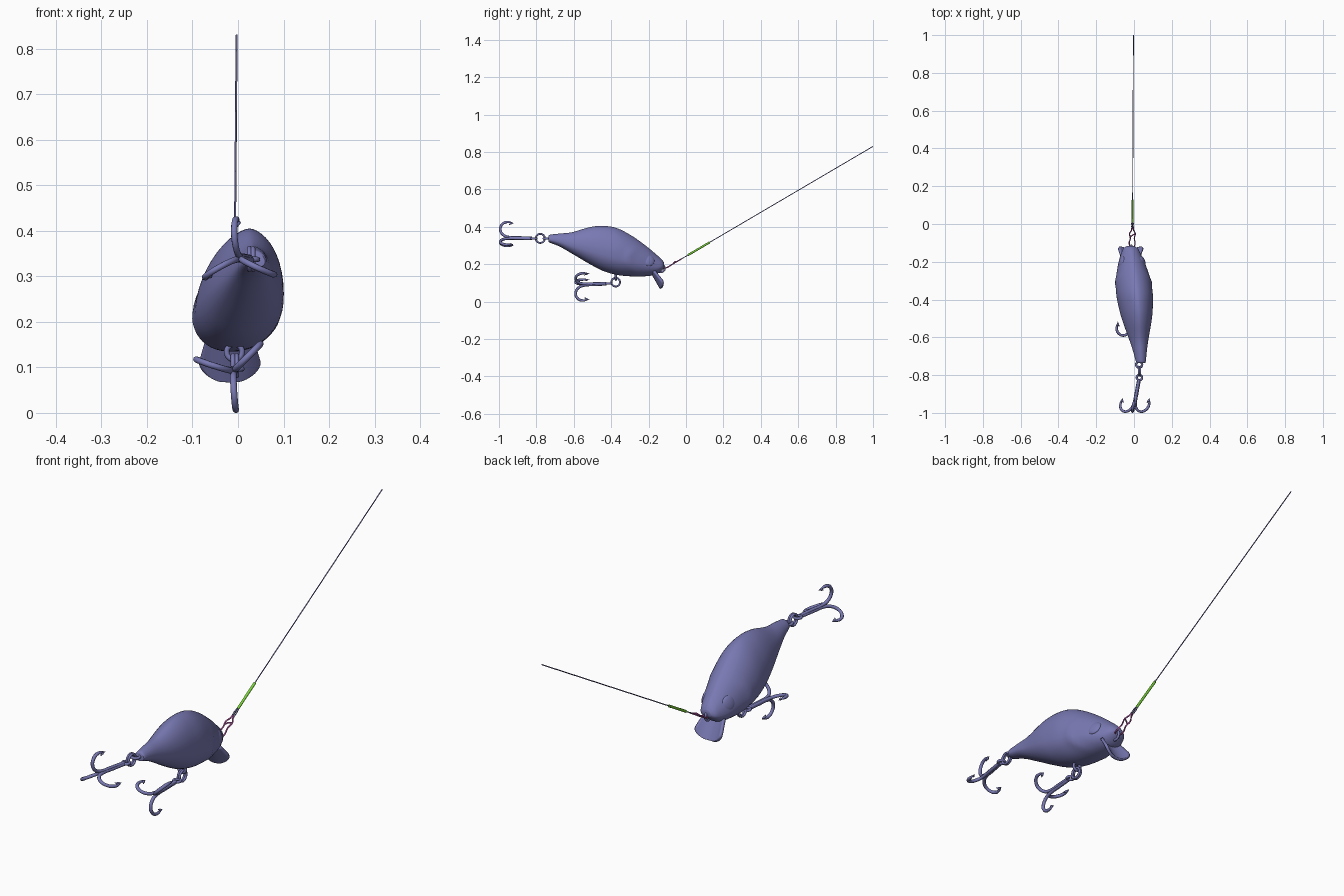
import bpy, bmesh, math
from mathutils import Vector

if "Cube" in bpy.data.objects:
    bpy.data.objects.remove(bpy.data.objects["Cube"])


def mat(name, col):
    m = bpy.data.materials.new(name)
    m.diffuse_color = (*col, 1)
    m.use_nodes = True
    m.node_tree.nodes["Principled BSDF"].inputs["Base Color"].default_value = m.diffuse_color
    return m


BLUE = mat("lure_blue", (0.19, 0.19, 0.45))
GREEN = mat("sleeve_green", (0.2, 0.68, 0.04))
PINK = mat("clip_purple", (0.5, 0.11, 0.4))


def activate(ob):
    bpy.ops.object.select_all(action='DESELECT')
    ob.select_set(True)
    bpy.context.view_layer.objects.active = ob


def finish(ob, deg=40, material=BLUE):
    ob.data.materials.append(material)
    activate(ob)
    bpy.ops.object.shade_smooth_by_angle(angle=math.radians(deg))


def mesh_object(name, verts, faces):
    me = bpy.data.meshes.new(name)
    me.from_pydata(verts, [], faces)
    bm = bmesh.new()
    bm.from_mesh(me)
    bmesh.ops.recalc_face_normals(bm, faces=bm.faces)
    bm.to_mesh(me)
    bm.free()
    ob = bpy.data.objects.new(name, me)
    bpy.context.collection.objects.link(ob)
    return ob


def tubes(name, paths, r, closed=False, material=BLUE):
    """paths: list of point lists; a point may carry a 4th radius factor."""
    cu = bpy.data.curves.new(name, 'CURVE')
    cu.dimensions = '3D'
    cu.bevel_depth = r
    cu.bevel_resolution = 2
    cu.resolution_u = 5
    cu.use_fill_caps = True
    for pts in paths:
        s = cu.splines.new('BEZIER')
        s.bezier_points.add(len(pts) - 1)
        for bp, p in zip(s.bezier_points, pts):
            bp.co = p[:3]
            bp.radius = p[3] if len(p) > 3 else 1
            bp.handle_left_type = bp.handle_right_type = 'AUTO'
        s.use_cyclic_u = closed
    ob = bpy.data.objects.new(name, cu)
    bpy.context.collection.objects.link(ob)
    activate(ob)
    bpy.ops.object.convert(target='MESH')
    finish(bpy.context.object, 50, material)


def ring(name, loc, R, r, rot=(0, math.pi / 2, 0)):
    bpy.ops.mesh.primitive_torus_add(location=loc, rotation=rot, major_radius=R,
                                     minor_radius=r, major_segments=28, minor_segments=8)
    ob = bpy.context.object
    ob.name = name
    finish(ob, 60)


def axis_x(y, z):
    # centre plane of the lure: slight yaw and roll
    return -0.013 + (-0.13 - y) * 0.067 + 0.1 * (z - 0.24)


# Body: stations of y, top, bottom, half width
ST = [(-0.735, .352, .318, .023), (-0.725, .358, .314, .027), (-0.675, .364, .294, .036),
      (-0.61, .371, .257, .051), (-0.515, .398, .201, .076), (-0.445, .405, .165, .089),
      (-0.37, .393, .143, .096), (-0.29, .352, .135, .09), (-0.21, .295, .136, .071),
      (-0.16, .253, .146, .053), (-0.13, .226, .166, .038), (-0.117, .208, .182, .02)]


def catmull(a, b, c, d, t):
    return [0.5 * (2 * q + (r - p) * t + (2 * p - 5 * q + 4 * r - s) * t * t
                   + (3 * q - p - 3 * r + s) * t ** 3) for p, q, r, s in zip(a, b, c, d)]


rows = []
SUB, N = 5, 48
for i in range(len(ST) - 1):
    a, b, c, d = ST[max(i - 1, 0)], ST[i], ST[i + 1], ST[min(i + 2, len(ST) - 1)]
    rows += [catmull(a, b, c, d, k / SUB) for k in range(SUB)]
rows.append(ST[-1])
verts, faces = [], []
for y, top, bot, hw in rows:
    zw = bot + 0.36 * (top - bot)
    for k in range(N):
        t = 2 * math.pi * k / N
        c, s = math.cos(t), math.sin(t)
        z = zw + s * ((top - zw) if s > 0 else (zw - bot))
        w = math.copysign(abs(c) ** (1.22 if s > 0 else 0.95), c) * hw
        # gill plate step, bowed towards the tail
        edge = -0.31 + 8.8 * (z - 0.22) ** 2
        if -0.45 < y and z < 0.31:
            w *= 1 + 0.05 * math.exp(-((y - edge) / 0.02) ** 2) * min(1, (0.31 - z) / 0.04)
        verts.append((axis_x(y, z) + w, y, z))
for i in range(len(rows) - 1):
    for k in range(N):
        k2 = (k + 1) % N
        faces.append((i * N + k, i * N + k2, (i + 1) * N + k2, (i + 1) * N + k))
faces += [tuple(range(N)), tuple(range((len(rows) - 1) * N, len(rows) * N))]
finish(mesh_object("lure_body", verts, faces), 45)

# Eyes: shallow discs following the cheeks
for side in (-1, 1):
    bpy.ops.mesh.primitive_uv_sphere_add(segments=24, ring_count=14, radius=1,
                                         location=(axis_x(-0.2, .22) + side * 0.055, -0.2, .22),
                                         rotation=(0, -side * 0.3, side * 0.3))
    eye = bpy.context.object
    eye.name = "eye"
    eye.scale = (0.012, 0.032, 0.032)
    finish(eye, 60)

# Diving lip: scooped plate with a rounded end
verts, faces = [], []
NU, NV = 14, 12
for j in range(NV + 1):
    v = math.sin(j / NV * math.pi / 2)
    half = 0.05 + 0.014 * min(1, v * 1.6)
    if v > 0.66:
        half *= math.sqrt(max(0.05, 1 - ((v - 0.66) / 0.36) ** 2))
    for i in range(NU + 1):
        x = (2 * i / NU - 1) * half
        scoop = 0.027 * (x / 0.063) ** 2
        verts.append((-0.018 + x, -0.184 + 0.05 * v + scoop * 0.9, 0.158 - 0.088 * v + scoop * 0.4))
for j in range(NV):
    for i in range(NU):
        a = j * (NU + 1) + i
        faces.append((a, a + 1, a + NU + 2, a + NU + 1))
lip = mesh_object("diving_lip", verts, faces)
sol = lip.modifiers.new("thickness", 'SOLIDIFY')
sol.thickness = 0.012
sol.offset = 0
finish(lip, 45)


# Treble hooks: three bent prongs sharing one shank
def treble(name, eye, end, angles):
    eye, end = Vector(eye), Vector(end)
    d = (end - eye).normalized()
    L = (end - eye).length
    paths = []
    for ang in angles:
        o = Vector((math.cos(math.radians(ang)), 0, math.sin(math.radians(ang))))

        def P(t, h, r=1.0):
            return (*(end + d * t + o * h), r)
        paths.append([P(-L + 0.02, .003), P(-0.1, .004), P(-0.05, .005), P(-0.018, .016), P(-0.002, .044),
                      P(-0.01, .07), P(-0.03, .084), P(-0.05, .085, .8), P(-0.075, .08, .1)])
        # barb
        paths.append([P(-0.07, .08, .3), P(-0.06, .078, .8), P(-0.048, .069, .1)])
    tubes(name, paths, 0.0072)
    ring(name + "_eye", eye + d * 0.008, 0.014, 0.006, (0, 0, 0))


treble("tail_hook", (0.03, -0.805, .337), (-0.005, -0.995, .341), (94, 210, 335))
treble("belly_hook", (-0.005, -0.405, .097), (-0.012, -0.592, .09), (274, 162, 45))

# Wire eyelets and split rings
ring("tail_eyelet", (0.027, -0.745, .337), 0.016, 0.006, (0, 0, 0))
ring("belly_eyelet", (-0.008, -0.375, .134), 0.017, 0.006, (math.pi / 2, 0, 0))
ring("nose_eyelet", (-0.014, -0.134, .178), 0.02, 0.0055)
for dx in (-0.004, 0.004):
    ring("tail_split_ring", (0.029 + dx, -0.779, .338), 0.024, 0.005)
    ring("belly_split_ring", (-0.007 + dx, -0.376, .104), 0.023, 0.005)

# Line, sleeve and clip along one straight direction
A, B = Vector((-.008, -0.025, .228)), Vector((-.003, 1.0, .83))


def on_line(y, dx=0.0, dz=0.0):
    p = A.lerp(B, (y - A.y) / (B.y - A.y))
    return (p.x + dx, p.y, p.z + dz)


tubes("fishing_line", [[on_line(-0.02), on_line(0.4), on_line(1.0)]], 0.0022)
tubes("line_sleeve", [[on_line(0.01), on_line(0.07), on_line(0.127)]], 0.0055, material=GREEN)
tubes("line_loop", [[on_line(0.015, -.003), on_line(-0.01, -.006), on_line(-0.028),
                     on_line(-0.01, .006), on_line(0.015, .003)]], 0.002)
tubes("clip", [[on_line(-0.122, -.008, .008), on_line(-0.105, -.017), on_line(-0.075, -.011),
                on_line(-0.05, -.015), on_line(-0.035, -.006), on_line(-0.022),
                on_line(-0.035, .007), on_line(-0.05, .015), on_line(-0.075, .01),
                on_line(-0.105, .014), on_line(-0.122, .006, .008)]], 0.0032, True, PINK)
tubes("clip_latch", [[on_line(-0.068, -.013), on_line(-0.06, 0, .006), on_line(-0.05, .015)]],
      0.0032, material=PINK)
